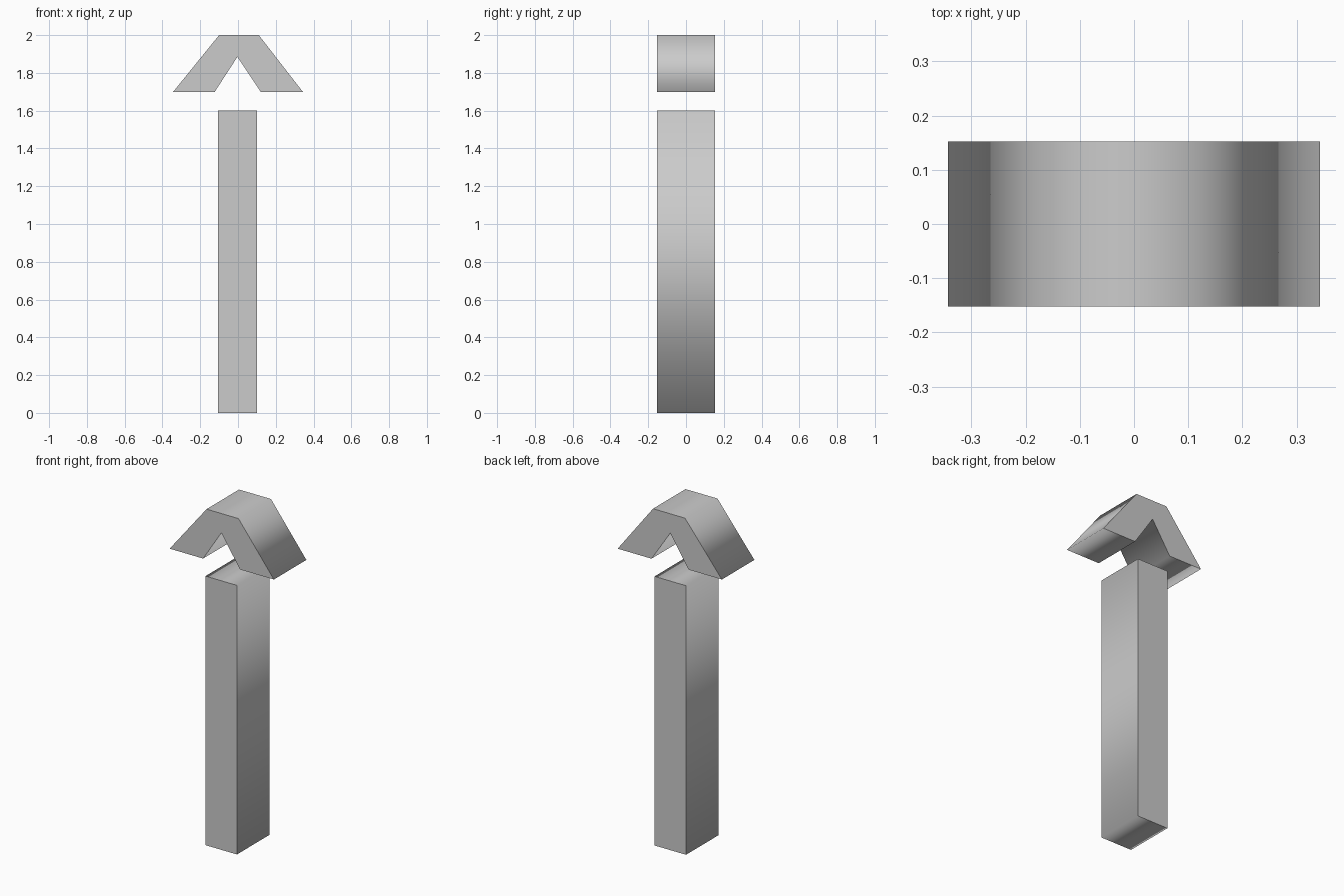
import bpy
import bmesh

DEPTH = 0.305

cube = bpy.data.objects.get("Cube")
if cube:
    bpy.data.objects.remove(cube, do_unlink=True)

# Single plain grey material
grey = bpy.data.materials.new("plain_grey")
grey.use_nodes = True
colour = (0.6, 0.6, 0.6, 1)
grey.diffuse_color = colour
grey.node_tree.nodes["Principled BSDF"].inputs["Base Color"].default_value = colour


def extrude_profile(name, profile):
    """Extrude an x-z outline along y: flat end caps, smooth blended side walls."""
    bm = bmesh.new()
    cap = bm.faces.new([bm.verts.new((x, -DEPTH / 2, z)) for x, z in profile])
    result = bmesh.ops.extrude_face_region(bm, geom=[cap], use_keep_orig=True)
    back = [v for v in result["geom"] if isinstance(v, bmesh.types.BMVert)]
    bmesh.ops.translate(bm, verts=back, vec=(0, DEPTH, 0))
    bmesh.ops.recalc_face_normals(bm, faces=bm.faces)
    for face in bm.faces:
        face.smooth = abs(face.normal.y) < 0.5
        if not face.smooth:
            for edge in face.edges:
                edge.smooth = False
    mesh = bpy.data.meshes.new(name)
    bm.to_mesh(mesh)
    bm.free()
    mesh.materials.append(grey)
    obj = bpy.data.objects.new(name, mesh)
    bpy.context.collection.objects.link(obj)
    return obj


# Upright bar
extrude_profile("shaft", [(-0.107, 0), (0.1, 0), (0.1, 1.6), (-0.107, 1.6)])

# Notched arrow head floating above the bar
extrude_profile("arrow_head", [
    (-0.343, 1.7), (-0.123, 1.7), (-0.003, 1.885), (0.12, 1.7),
    (0.343, 1.7), (0.11, 2), (-0.1, 2),
])
